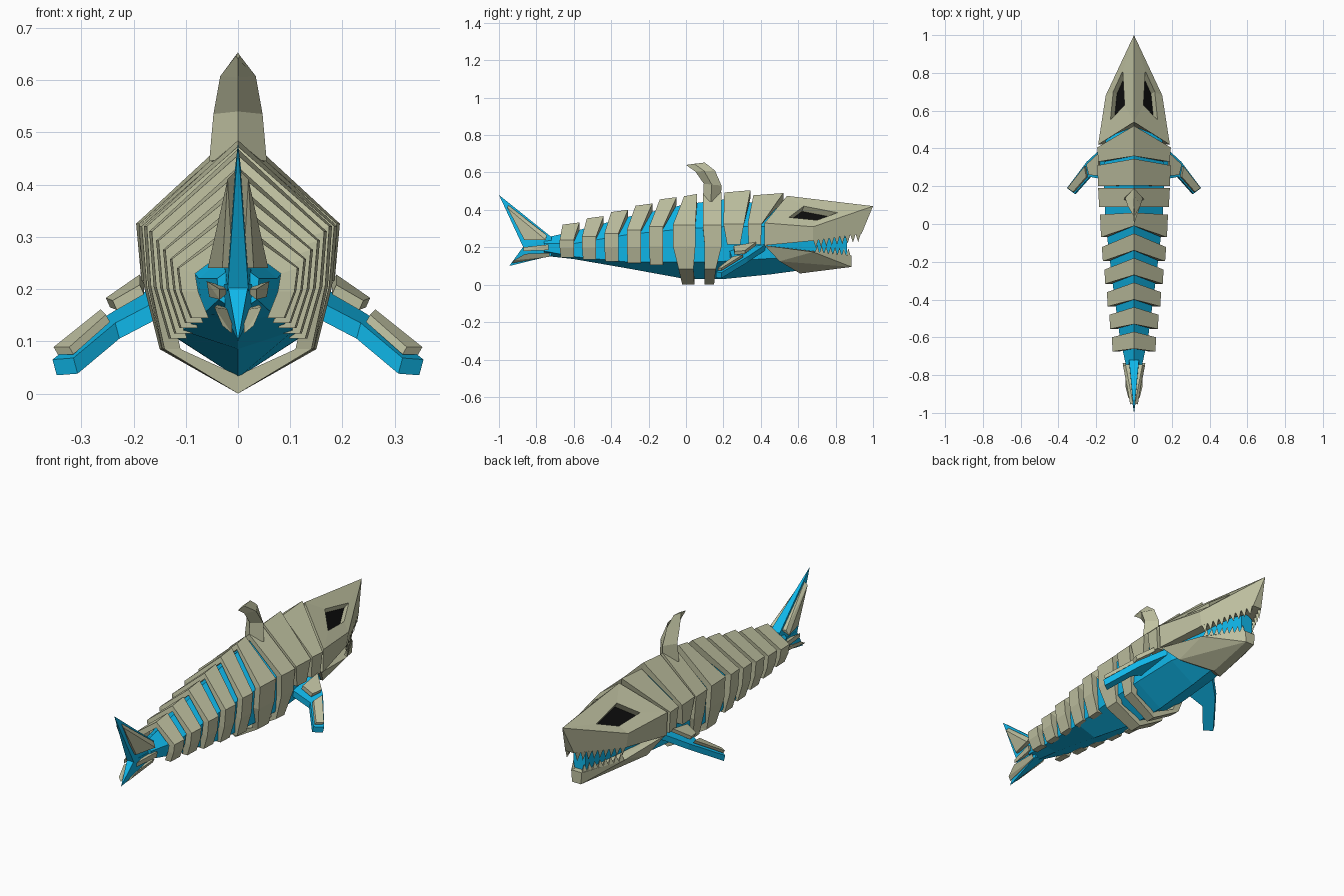
import bpy, bmesh
from mathutils import Vector

if "Cube" in bpy.data.objects:
    bpy.data.objects.remove(bpy.data.objects["Cube"])


def material(name, col):
    m = bpy.data.materials.new(name)
    m.diffuse_color = (*col, 1)
    m.use_nodes = True
    m.node_tree.nodes["Principled BSDF"].inputs["Base Color"].default_value = m.diffuse_color
    return m


BONE = material("bone", (0.53, 0.54, 0.36))
BLUE = material("blue", (0.005, 0.48, 0.83))
BLACK = material("black", (0.004, 0.004, 0.004))


def finish(name, bm, mat, mirror=False):
    bmesh.ops.recalc_face_normals(bm, faces=bm.faces)
    me = bpy.data.meshes.new(name)
    bm.to_mesh(me)
    bm.free()
    me.materials.append(mat)
    ob = bpy.data.objects.new(name, me)
    bpy.context.collection.objects.link(ob)
    if mirror:
        ob.modifiers.new("mirror", 'MIRROR')
    return ob


def mesh(name, verts, faces, mat, mirror=True):
    bm = bmesh.new()
    vs = [bm.verts.new(v) for v in verts]
    for f in faces:
        bm.faces.new([vs[i] for i in f])
    return finish(name, bm, mat, mirror)


def loft(name, rings, mat):
    n = len(rings[0])
    faces = [(a * n + i, a * n + (i + 1) % n, (a + 1) * n + (i + 1) % n, (a + 1) * n + i)
             for a in range(len(rings) - 1) for i in range(n)]
    last = (len(rings) - 1) * n
    faces += [tuple(range(n)), tuple(range(last, last + n))]
    return mesh(name, [p for r in rings for p in r], faces, mat, False)


def hulls(name, groups, mat, mirror=False):
    bm = bmesh.new()
    for g in groups:
        vs = [bm.verts.new(p) for p in g]
        res = bmesh.ops.convex_hull(bm, input=vs)
        bmesh.ops.delete(bm, geom=[v for v in res["geom_interior"] if isinstance(v, bmesh.types.BMVert)],
                         context='VERTS')
    return finish(name, bm, mat, mirror)


def both(pts):
    return pts + [(-x, y, z) for x, y, z in pts if x]


def prism(name, pts, off, mat):
    n = len(pts)
    top = [Vector(p) for p in pts]
    verts = top + [p + Vector(off) for p in top]
    faces = [tuple(range(n)), tuple(range(n, 2 * n))]
    faces += [(i, (i + 1) % n, n + (i + 1) % n, n + i) for i in range(n)]
    return mesh(name, verts, faces, mat)


def band(name, prof, t=0.035):
    """Bone arch: prof rows are x, z, back y, front y; mirrored across x."""
    verts, faces = [], []
    zs = [p[1] for p in prof]
    zc = (max(zs) + min(zs)) / 2
    for i, (x, z, y0, y1) in enumerate(prof):
        xi = max(x - t, 0)
        zi = z - t * 1.2 if i == 0 else (z + t if x == 0 else z - (t * 0.3 if z > zc else 0))
        verts += [(x * 0.97, z - (0.012 if i == 0 else 0), y0), (x, z, y1), (xi, zi, y1), (xi, zi, y0)]
    verts = [(x, y, z) for x, z, y in verts]
    for i in range(len(prof) - 1):
        faces += [(4 * i + k, 4 * i + (k + 1) % 4, 4 * i + 4 + (k + 1) % 4, 4 * i + 4 + k) for k in range(4)]
    if prof[-1][0] > 0:
        e = 4 * (len(prof) - 1)
        faces.append((e, e + 1, e + 2, e + 3))
    return mesh(name, verts, faces, BONE)


# Inner blue body: y, half width, top, shoulder, lower side, belly
rows = [(-.76, .04, .25, .22, .18, .155), (-.6, .075, .285, .22, .15, .137), (-.3, .115, .365, .27, .12, .085),
        (0, .15, .43, .30, .12, .03), (.2, .16, .455, .31, .125, .03), (.45, .15, .43, .31, .14, .055),
        (.62, .10, .34, .28, .14, .078), (.86, .035, .27, .25, .16, .14)]
loft("body", [[(0, y, t), (w, y, s), (w * .92, y, l), (0, y, b), (-w * .92, y, l), (-w, y, s)]
              for y, w, t, s, l, b in rows], BLUE)

# Tapering rear ribs, open below
for i in range(5):
    k = i / 4
    w, zt = .117 + .053 * k, .333 + .135 * k
    yb, yt = -.675 + .478 * k, -.66 + .52 * k
    zs, zl = .24 + .07 * k, .145 - .04 * k
    d = .075
    band(f"rib_{i + 1}", [(0, zt, yt, yt + .09), (w, zs, yb, yb + d), (w * .95, .195 + .01 * k, yb, yb + d),
                          (w * .78, zl, yb + .005, yb + d)])
# Two full rings under the fin, then the neck plates
band("ring_rear", [(0, .485, -.01, .06), (.18, .32, -.07, .05), (.172, .205, -.07, .05),
                   (.145, .085, -.04, .04), (0, 0, -.02, .045)])
band("ring_front", [(0, .495, .09, .19), (.19, .32, .09, .19), (.18, .205, .1, .19),
                    (.15, .085, .1, .16), (0, 0, .1, .15)])
band("neck_plate_rear", [(0, .505, .205, .345), (.195, .325, .2, .31), (.185, .215, .22, .29)])
band("neck_plate_front", [(0, .49, .36, .52), (.195, .325, .33, .405), (.185, .215, .335, .40)])

# Skull half: roof frame around the eye socket, cheeks, palate
skull = [(0, .54, .475), (0, 1, .42), (.19, .42, .33), (.15, .68, .31),
         (.185, .42, .21), (.137, .68, .235), (.025, .94, .275), (0, .94, .275), (0, .46, .22),
         (.05, .63, .42), (.06, .81, .385), (.11, .70, .345), (.125, .55, .36)]
depth = Vector((-.02, -.01, -.028))
skull += [tuple(Vector(p) + depth) for p in skull[9:13]]
mesh("skull", skull, [(0, 2, 12, 9), (2, 3, 11, 12), (3, 1, 10, 11), (1, 0, 9, 10),
                      (2, 4, 5, 3), (3, 5, 6, 1), (1, 6, 7), (0, 8, 4, 2), (4, 8, 7, 6, 5),
                      (9, 10, 14, 13), (10, 11, 15, 14), (11, 12, 16, 15), (12, 9, 13, 16)], BONE)
mesh("eye", skull[13:17], [(0, 1, 2, 3)], BLACK)

# Lower jaw
hulls("lower_jaw", [both([(.178, .42, .21), (.137, .68, .175), (.03, .885, .155),
                          (.0, .61, .06), (.025, .885, .095), (.13, .5, .125)])], BONE)


# Teeth along both lips
def teeth(name, a, b, n, h):
    a, b = Vector(a), Vector(b)
    step = (b - a) / n
    groups = []
    for i in range(n):
        p, q = a + step * i, a + step * (i + 1)
        m = (p + q) / 2
        inn = Vector((-.018, 0, 0))
        groups.append([p, q, m + inn, m + inn * .3 + Vector((0, 0, h))])
    hulls(name, groups, BONE, True)


teeth("upper_teeth", (.137, .68, .24), (.028, .935, .275), 9, -.045)
teeth("lower_teeth", (.135, .69, .173), (.03, .88, .153), 8, .04)

# Hooked dorsal fin
dorsal = [(.185, .44, .09, .45, .055), (.19, .53, .095, .54, .047), (.155, .61, .05, .605, .034),
          (.10, .653, .0, .64, .004)]
loft("dorsal_fin", [[(0, f, zf), (w, f * .45 + b * .55, (zf + zb) / 2), (0, b, zb),
                     (-w, f * .45 + b * .55, (zf + zb) / 2)] for f, zf, b, zb, w in dorsal], BONE)

# Pectoral fins with bone plates on top
prism("pectoral_fin", [(.13, .44, .225), (.25, .33, .15), (.355, .19, .065), (.315, .16, .068),
                       (.235, .25, .135), (.13, .23, .19)], (-.008, .0, -.03), BLUE)
prism("fin_plate_inner", [(.18, .375, .21), (.245, .315, .165), (.232, .26, .16), (.18, .255, .19)],
      (.008, 0, .018), BONE)
prism("fin_plate_outer", [(.255, .305, .147), (.345, .19, .075), (.315, .17, .075), (.245, .25, .137)],
      (.008, 0, .014), BONE)

# Tail: two blue lobes with bone plates at each side
hulls("tail_fin", [both([(0, -1, .48), (.026, -.72, .255), (.02, -.87, .2), (.025, -.72, .18)]),
                   both([(0, -.945, .1), (.02, -.865, .21), (.03, -.72, .21), (.026, -.72, .155)])], BLUE)
hulls("tail_plates", [
    [(.005, -.95, .425), (.02, -.955, .41), (.045, -.745, .265), (.058, -.75, .24), (.015, -.745, .26),
     (.03, -.865, .24), (.01, -.865, .24)],
    [(.06, -.735, .215), (.055, -.735, .185), (.035, -.87, .2), (.035, -.87, .18), (.01, -.74, .2)],
    [(.012, -.93, .115), (.03, -.92, .13), (.04, -.73, .17), (.03, -.73, .15), (.045, -.86, .165),
     (.01, -.75, .16)]], BONE, True)
